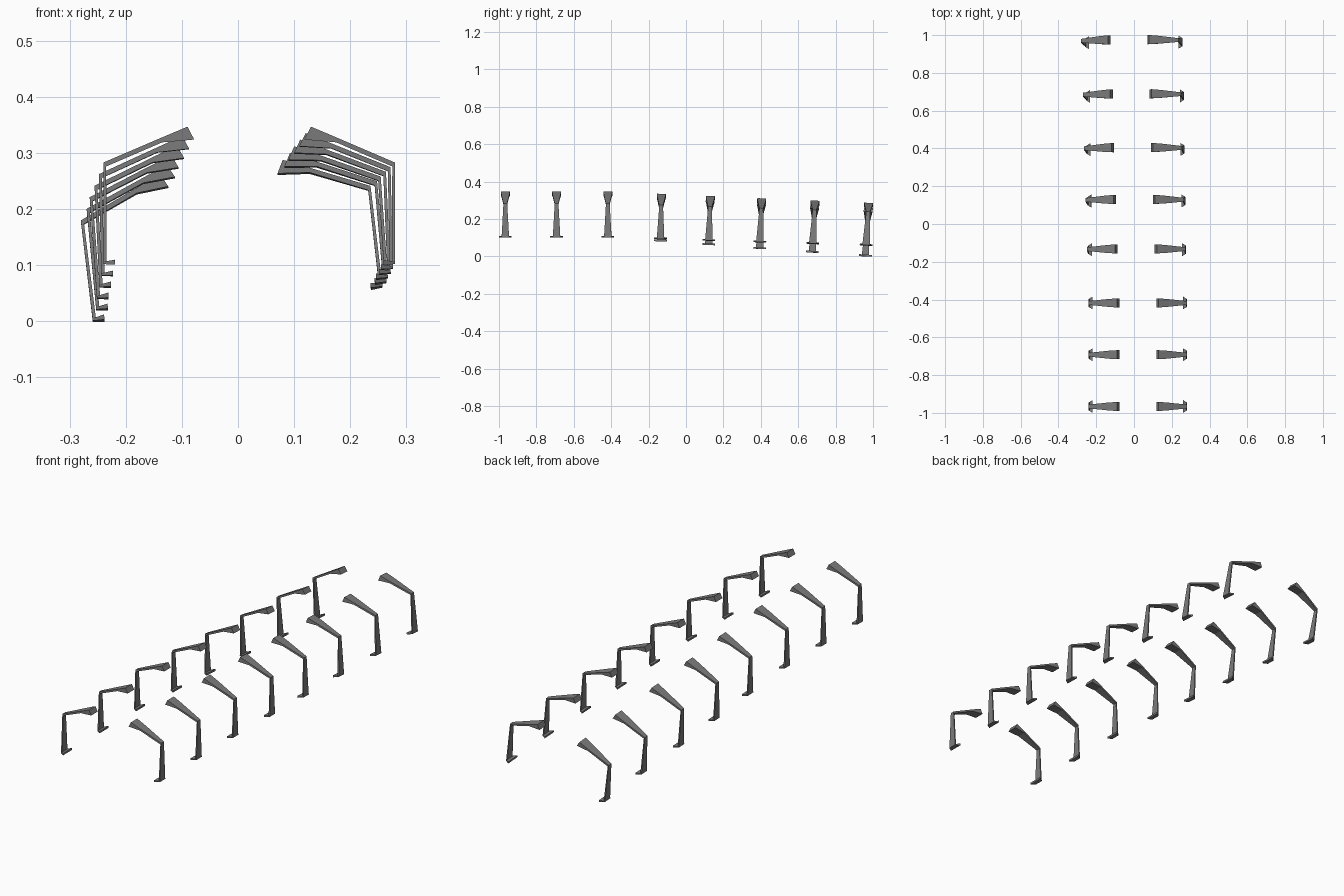
import bpy, bmesh, math
from mathutils import Matrix, Vector

if "Cube" in bpy.data.objects:
    bpy.data.objects.remove(bpy.data.objects["Cube"])

# Left bracket in a local frame: origin midway between the two knees.
# Each section is a (x, z) of outer side, (x, z) of inner side, width in y.
ARM = [((-0.110, 0.064), (-0.098, 0.041), 0.048),
       ((-0.155, 0.045), (-0.155, 0.036), 0.042),
       ((-0.260, 0.000), (-0.255, -0.007), 0.020)]
LEG = [((-0.260, 0.000), (-0.255, -0.007), 0.020),
       ((-0.260, -0.181), (-0.254, -0.177), 0.040)]
FOOT = [((-0.260, -0.181), (-0.260, -0.177), 0.042),
        ((-0.239, -0.182), (-0.239, -0.173), 0.068)]

# Dark grey metal
METAL = bpy.data.materials.new("dark_metal")
METAL.diffuse_color = (0.2, 0.2, 0.2, 1)
METAL.use_nodes = True
METAL.node_tree.nodes["Principled BSDF"].inputs["Base Color"].default_value = METAL.diffuse_color


def loft(bm, sections, side):
    rings = []
    for (ax, az), (bx, bz), w in sections:
        pts = [(ax, -w / 2, az), (ax, w / 2, az), (bx, w / 2, bz), (bx, -w / 2, bz)]
        rings.append([bm.verts.new((-side * x, y, z)) for x, y, z in pts])
    for r, s in zip(rings, rings[1:]):
        for i in range(4):
            j = (i + 1) % 4
            bm.faces.new((r[i], r[j], s[j], s[i]))
    bm.faces.new(rings[0])
    bm.faces.new(rings[-1])


def bracket_mesh(name, side):
    bm = bmesh.new()
    for part in (ARM, LEG, FOOT):
        loft(bm, part, side)
    bmesh.ops.recalc_face_normals(bm, faces=bm.faces)
    me = bpy.data.meshes.new(name)
    bm.to_mesh(me)
    bm.free()
    me.materials.append(METAL)
    return me


meshes = {"left_bracket": bracket_mesh("left_bracket", -1),
          "right_bracket": bracket_mesh("right_bracket", 1)}

# Stations along the path: y, sideways shift, pitch, banking step
STATIONS = [(-0.966, 0, 0, 0), (-0.692, 0, 0, 0), (-0.418, 0, 0, 0),
            (-0.133, -0.008, 1, 1), (0.128, -0.016, 2, 2), (0.402, -0.025, 2.5, 3),
            (0.686, -0.031, 3, 4), (0.972, -0.042, 3.5, 5)]

for n, (y, dx, pitch, step) in enumerate(STATIONS, 1):
    pos = Vector((0.02 + dx, y, 0.283 - 0.0146 * step))
    mat = (Matrix.Translation(pos)
           @ Matrix.Rotation(math.radians(-pitch), 4, 'X')
           @ Matrix.Rotation(math.radians(-1.36 * step), 4, 'Y'))
    for name, me in meshes.items():
        ob = bpy.data.objects.new(f"{name}_{n}", me)
        ob.matrix_world = mat
        bpy.context.collection.objects.link(ob)
